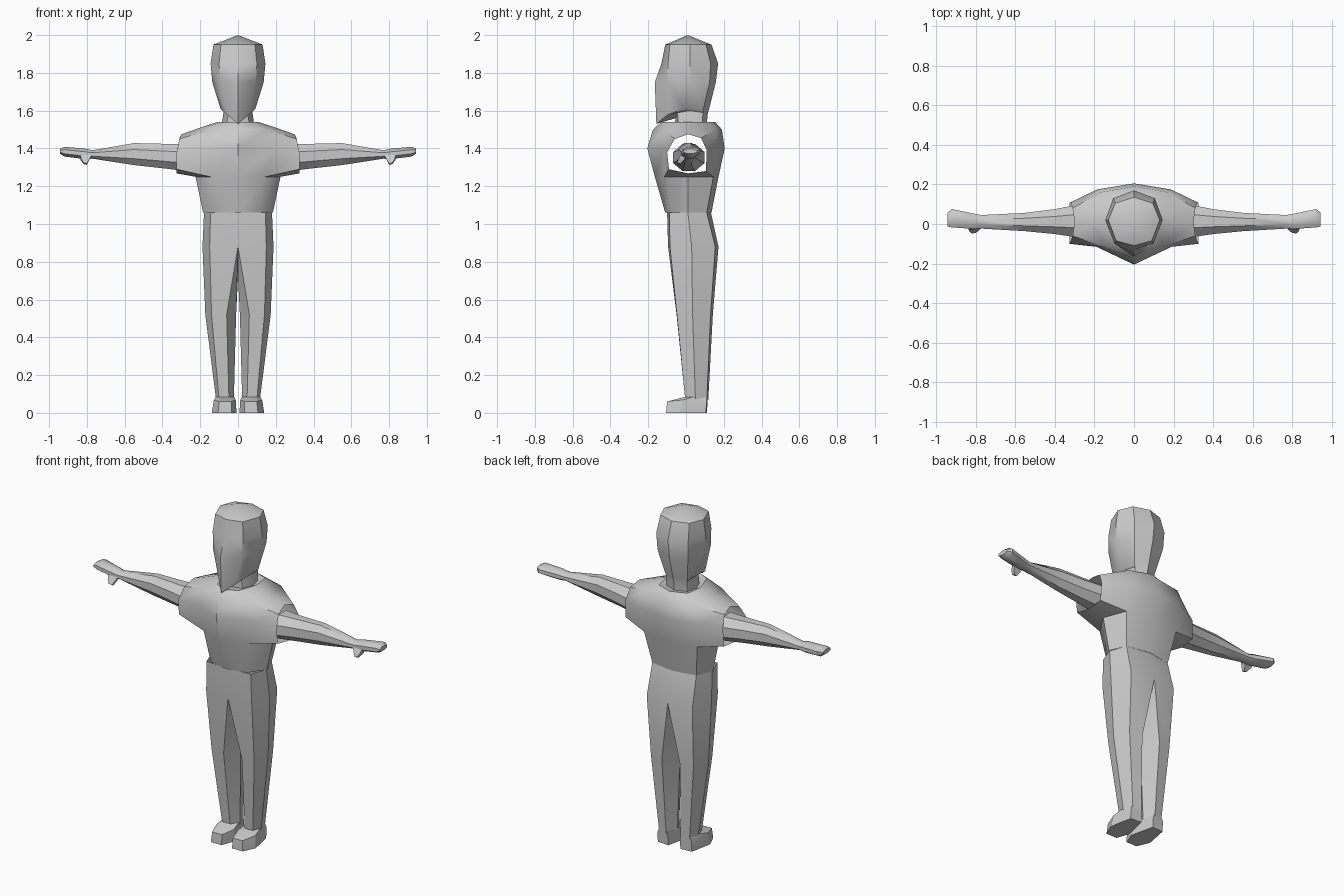
import bpy, bmesh, math

def ring(z, *pts):
    """Horizontal ring; a third value in a point overrides z."""
    return [(p[0], p[1], p[2] if len(p) > 2 else z) for p in pts]

def oval(x, y, z, ry, rz, n=8):
    """Ring across the x axis."""
    return [(x, y + ry * math.cos(math.tau * (i + .5) / n),
             z + rz * math.sin(math.tau * (i + .5) / n)) for i in range(n)]

def build(name, strips, caps=(), angle=35):
    """Skin strips of rings (rings, closed, skipped cells), mirror across x and merge."""
    bm = bmesh.new()
    for side in (1, -1):
        def make(pts):
            vs = [bm.verts.new((side * x, y, z)) for x, y, z in pts]
            bm.faces.new(vs if side > 0 else vs[::-1])
        for rings, closed, skip in strips:
            for i, (a, b) in enumerate(zip(rings, rings[1:])):
                n = len(a)
                for j in range(n if closed else n - 1):
                    if (i, j) not in skip:
                        k = (j + 1) % n
                        make([a[j], a[k], b[k], b[j]])
        for cap in caps:
            make(cap)
    bmesh.ops.remove_doubles(bm, verts=bm.verts, dist=0.0005)
    bmesh.ops.dissolve_degenerate(bm, edges=bm.edges, dist=0.0001)
    bmesh.ops.recalc_face_normals(bm, faces=bm.faces)
    me = bpy.data.meshes.new(name)
    bm.to_mesh(me)
    bm.free()
    ob = bpy.data.objects.new(name, me)
    bpy.context.collection.objects.link(ob)
    bpy.ops.object.select_all(action='DESELECT')
    ob.select_set(True)
    bpy.context.view_layer.objects.active = ob
    bpy.ops.object.shade_smooth_by_angle(angle=math.radians(angle))
    return ob

# Head and neck: half rings from front centre round to back centre
head = [
    ring(2.0, *[(0, .01)] * 5),
    ring(1.95, (0, -.11), (.09, -.085), (.13, .02), (.095, .105), (0, .135)),
    ring(1.85, (0, -.13), (.1, -.095), (.145, .02), (.105, .13), (0, .17)),
    ring(1.75, (0, -.165), (.095, -.1), (.136, .02), (.1, .125), (0, .158)),
    ring(1.6, (0, -.157, 1.53), (.06, -.095, 1.58), (.092, -.01, 1.61), (.072, .09), (0, .12)),
    ring(1.6, (0, -.055, 1.56), (.05, -.045, 1.59), (.075, .02), (.068, .09, 1.59), (0, .116, 1.59)),
    ring(1.53, (0, -.06), (.06, -.04), (.085, .02), (.07, .085), (0, .11)),
]
build("head", [(head, False, ())])

# Shirt: hollow body with arm holes, bridged to open sleeves
shirt = [
    ring(1.06, (0, -.11), (.12, -.085), (.185, .01), (.145, .11), (0, .135)),
    ring(1.25, (0, -.165), (.145, -.115), (.225, .01), (.175, .145), (0, .172)),
    ring(1.4, (0, -.205), (.19, -.115), (.24, .01), (.185, .175), (0, .205)),
    ring(1.5, (0, -.175), (.15, -.115), (.2, .01, 1.51), (.17, .16), (0, .19)),
    ring(1.54, (0, -.13), (.07, -.095), (.11, .02), (.095, .12), (0, .155)),
    ring(1.53, (0, -.06), (.06, -.04), (.085, .02), (.07, .085), (0, .11)),
]
holes = {(i, j) for i in (1, 2) for j in (1, 2)}
arm_hole = [shirt[i][j] for i, j in
            ((1, 1), (2, 1), (3, 1), (3, 2), (3, 3), (2, 3), (1, 3), (1, 2))]
cuff = [(.325, -.09, 1.29), (.325, -.1, 1.38), (.31, -.06, 1.45), (.3, .01, 1.475),
        (.31, .08, 1.455), (.32, .11, 1.39), (.325, .105, 1.28), (.325, .01, 1.268)]
build("shirt", [(shirt, False, holes), ([arm_hole, cuff], True, ())], angle=40)

# Arms and hands
arm = [oval(*a) for a in (
    (.28, .015, 1.352, .09, .077), (.4, .012, 1.36, .068, .07),
    (.55, .01, 1.37, .05, .063), (.77, .011, 1.368, .037, .024),
    (.81, .014, 1.371, .042, .03), (.92, .029, 1.383, .05, .028),
    (.942, .022, 1.385, .038, .014))]
build("arms", [(arm, True, ())], [arm[-1]])

# Thumbs
thumb = [
    [(.775, .01, 1.37), (.835, .01, 1.37), (.835, -.028, 1.365), (.775, -.025, 1.365)],
    [(.79, -.01, 1.335), (.835, -.01, 1.34), (.83, -.04, 1.345), (.785, -.035, 1.345)],
    [(.8, -.03, 1.313), (.818, -.03, 1.318), (.818, -.048, 1.325), (.8, -.045, 1.32)],
]
build("thumbs", [(thumb, True, ())], [thumb[-1]])

# Trousers: open waist, splitting into two six-sided legs
waist = ring(1.06, (0, -.1), (.145, -.088), (.18, .01), (.145, .11), (0, .132))
hips = ring(.88, (0, -.095), (.15, -.085), (.188, .03), (.15, .155), (0, .172))
crotch = [(0, .04, .72)]
legs = [
    hips + crotch,
    ring(.52, (.06, -.05), (.14, -.048), (.173, .035), (.14, .13), (.06, .142), (.01, .04)),
    ring(.07, (.048, -.004), (.1, -.004), (.116, .05), (.1, .11), (.048, .118), (.022, .05)),
]
build("trousers", [([waist, hips], False, ()), (legs, True, ())], angle=30)

# Shoes
shoe = [
    ring(.005, (.035, -.105), (.105, -.105), (.138, -.03), (.112, .105), (.04, .11), (.008, -.03)),
    ring(.06, (.035, -.1), (.1, -.1), (.128, -.02, .068), (.112, .11), (.04, .115), (.012, -.02, .068)),
    ring(.085, (.045, -.005), (.1, -.005), (.117, .04), (.102, .108), (.047, .115), (.02, .04)),
]
sole = [(x, y, 0) for x, y, z in shoe[0]]
build("shoes", [([sole] + shoe, True, ())], [sole], angle=25)
